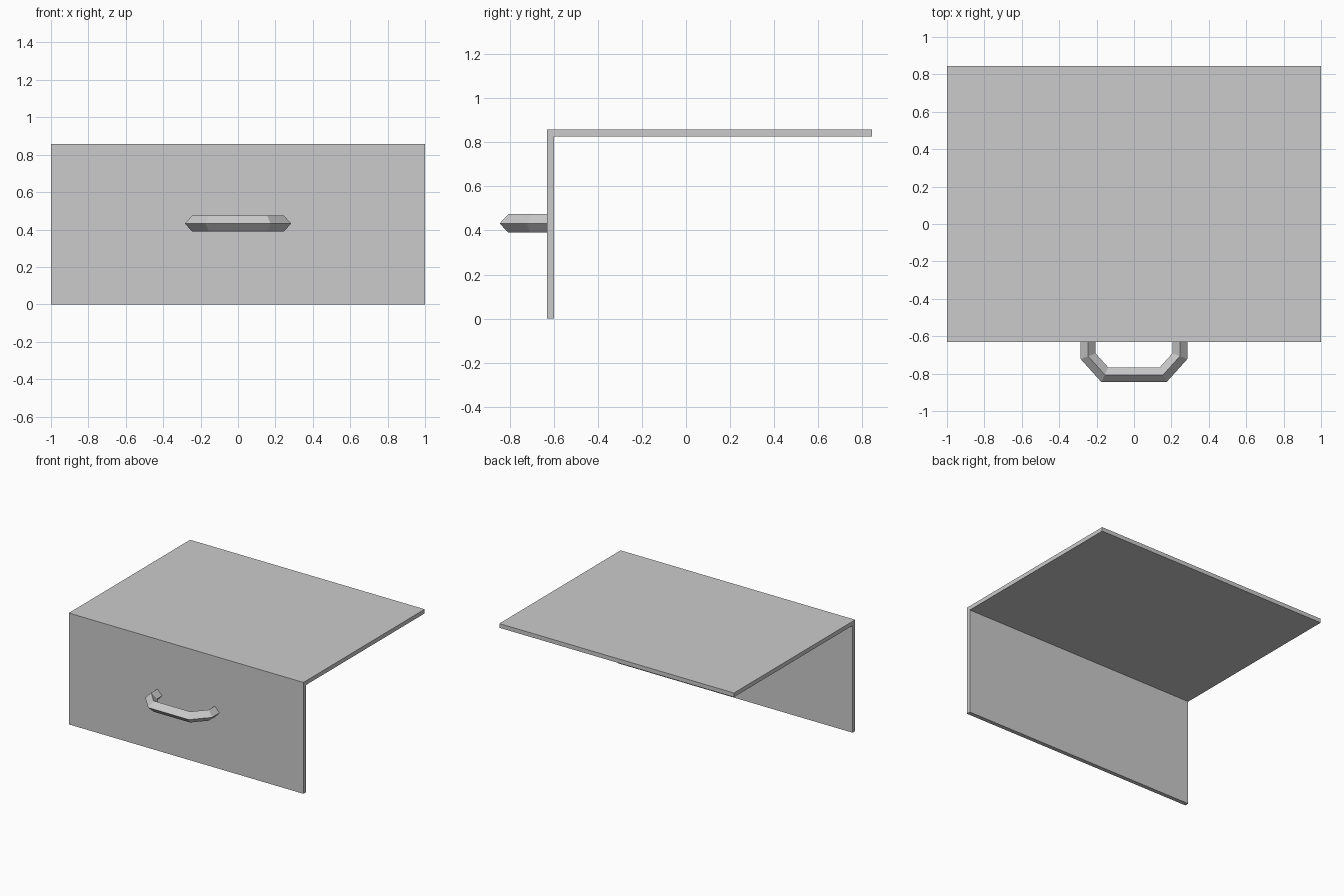
import bpy, bmesh
from mathutils import Vector

if "Cube" in bpy.data.objects:
    bpy.data.objects.remove(bpy.data.objects["Cube"])


def make_object(name, bm):
    bmesh.ops.recalc_face_normals(bm, faces=bm.faces)
    mesh = bpy.data.meshes.new(name)
    bm.to_mesh(mesh)
    bm.free()
    obj = bpy.data.objects.new(name, mesh)
    bpy.context.collection.objects.link(obj)
    return obj


def bridge(bm, rings):
    # Join equal-sized rings into a tube with capped ends
    n = len(rings[0])
    for a, b in zip(rings, rings[1:]):
        for i in range(n):
            j = (i + 1) % n
            bm.faces.new((a[i], a[j], b[j], b[i]))
    bm.faces.new(rings[0])
    bm.faces.new(rings[-1])


# Front panel and top board: one folded L profile along x
profile = [(-0.632, 0), (-0.6, 0), (-0.6, 0.826),
           (0.845, 0.826), (0.845, 0.858), (-0.632, 0.858)]
bm = bmesh.new()
bridge(bm, [[bm.verts.new((x, y, z)) for y, z in profile] for x in (-1, 1)])
make_object("front_panel_and_top", bm)

# Handle: diamond section swept with mitred corners along a bracket path
half = [(0.245, -0.632), (0.245, -0.707), (0.156, -0.806)]
path = [Vector((-x, y)) for x, y in half] + [Vector(p) for p in reversed(half)]
HALF_WIDTH, HALF_HEIGHT, MID_Z = 0.04, 0.042, 0.432
bm = bmesh.new()
rings = []
for i, p in enumerate(path):
    before = (p - path[i - 1]).normalized() if i else None
    after = (path[i + 1] - p).normalized() if i < len(path) - 1 else before
    before = before or after
    tangent = (before + after).normalized()
    side = Vector((-tangent.y, tangent.x)) * HALF_WIDTH / tangent.dot(after)
    rings.append([bm.verts.new(v) for v in (
        (p.x + side.x, p.y + side.y, MID_Z),
        (p.x, p.y, MID_Z + HALF_HEIGHT),
        (p.x - side.x, p.y - side.y, MID_Z),
        (p.x, p.y, MID_Z - HALF_HEIGHT))])
bridge(bm, rings)
make_object("handle", bm)
